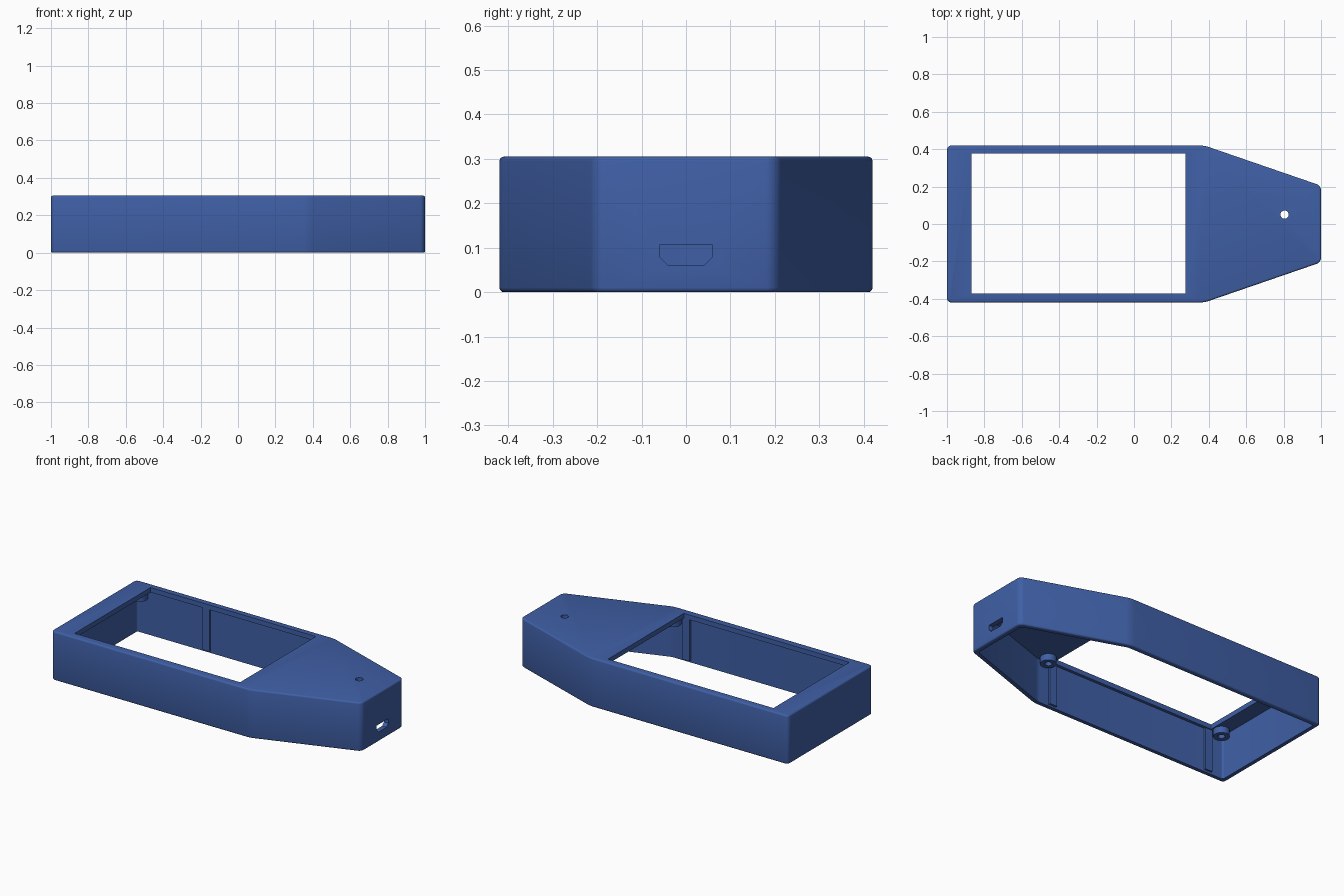
import bpy, bmesh, math

if "Cube" in bpy.data.objects:
    bpy.data.objects.remove(bpy.data.objects["Cube"])

BLUE = bpy.data.materials.new("case_blue")
BLUE.diffuse_color = (0.05, 0.115, 0.38, 1)
BLUE.use_nodes = True
BLUE.node_tree.nodes["Principled BSDF"].inputs["Base Color"].default_value = BLUE.diffuse_color
H, WALL, ROOF = 0.305, 0.03, 0.275


def finish(name, bm):
    bmesh.ops.recalc_face_normals(bm, faces=bm.faces)
    me = bpy.data.meshes.new(name)
    bm.to_mesh(me)
    bm.free()
    ob = bpy.data.objects.new(name, me)
    bpy.context.collection.objects.link(ob)
    me.materials.append(BLUE)
    return ob


def prism(name, pts, z0, z1, corner=0, rim=0):
    """Extruded outline with optional rounded corners and rim edges."""
    bm = bmesh.new()
    base = bm.faces.new([bm.verts.new((x, y, z0)) for x, y in pts])
    ext = bmesh.ops.extrude_face_region(bm, geom=[base])
    for v in ext["geom"]:
        if isinstance(v, bmesh.types.BMVert):
            v.co.z = z1
    if corner:
        up = [e for e in bm.edges if abs(e.verts[0].co.z - e.verts[1].co.z) > 0.01]
        bmesh.ops.bevel(bm, geom=up, offset=corner, segments=6, profile=0.5, affect='EDGES')
    if rim:
        flat = [e for e in bm.edges if abs(e.verts[0].co.z - e.verts[1].co.z) < 1e-5]
        bmesh.ops.bevel(bm, geom=flat, offset=rim, segments=3, profile=0.5, affect='EDGES')
    return finish(name, bm)


def box(name, x0, x1, y0, y1, z0, z1):
    return prism(name, [(x0, y0), (x1, y0), (x1, y1), (x0, y1)], z0, z1)


def disc(name, x, y, r, z0, z1):
    pts = [(x + r * math.cos(i * math.tau / 32), y + r * math.sin(i * math.tau / 32)) for i in range(32)]
    return prism(name, pts, z0, z1)


def cut(ob, cutter):
    mod = ob.modifiers.new("cut", 'BOOLEAN')
    mod.operation, mod.solver, mod.object = 'DIFFERENCE', 'EXACT', cutter
    bpy.context.view_layer.objects.active = ob
    bpy.ops.object.modifier_apply(modifier=mod.name)
    bpy.data.objects.remove(cutter)


def mirrored(half):
    return half + [(x, -y) for x, y in reversed(half)]


# Outer shell with tapered nose, hollowed from below
case = prism("case_shell", mirrored([(-1, 0.42), (0.375, 0.42), (1, 0.205)]), 0, H, 0.025, 0.01)
cut(case, prism("cavity", mirrored([(-1 + WALL, 0.39), (0.37, 0.39), (0.97, 0.184)]), -0.1, ROOF, 0.012))

# Display window and indicator hole in the roof
cut(case, box("window", -0.87, 0.275, -0.372, 0.378, 0.2, 0.4))
cut(case, disc("indicator_hole", 0.805, 0.05, 0.022, 0.2, 0.4))

# Connector slot in the nose, with chamfered lower corners
slot = [(-0.058, 0.107), (-0.058, 0.078), (-0.04, 0.06), (0.04, 0.06), (0.058, 0.078), (0.058, 0.107)]
bm = bmesh.new()
face = bm.faces.new([bm.verts.new((0.9, y, z)) for y, z in slot])
for v in bmesh.ops.extrude_face_region(bm, geom=[face])["geom"]:
    if isinstance(v, bmesh.types.BMVert):
        v.co.x = 1.1
cut(case, finish("connector_slot", bm))

parts = [case]
# Four screw bosses hanging from the roof
for x in (-0.922, 0.33):
    for y in (-0.345, 0.345):
        boss = disc("screw_boss", x, y, 0.046, 0.235, ROOF + 0.005)
        cut(boss, disc("screw_hole", x, y, 0.02, 0.2, 0.27))
        parts.append(boss)

# Vertical ribs on the inner side walls
for x, s in ((-0.86, -1), (0.265, -1), (-0.487, 1)):
    ys = sorted((s * 0.378, s * 0.395))
    parts.append(box("wall_rib", x - 0.025, x + 0.025, ys[0], ys[1], 0.012, ROOF + 0.005))

for ob in parts:
    bpy.ops.object.select_all(action='DESELECT')
    ob.select_set(True)
    bpy.context.view_layer.objects.active = ob
    bpy.ops.object.shade_smooth_by_angle(angle=math.radians(35))
